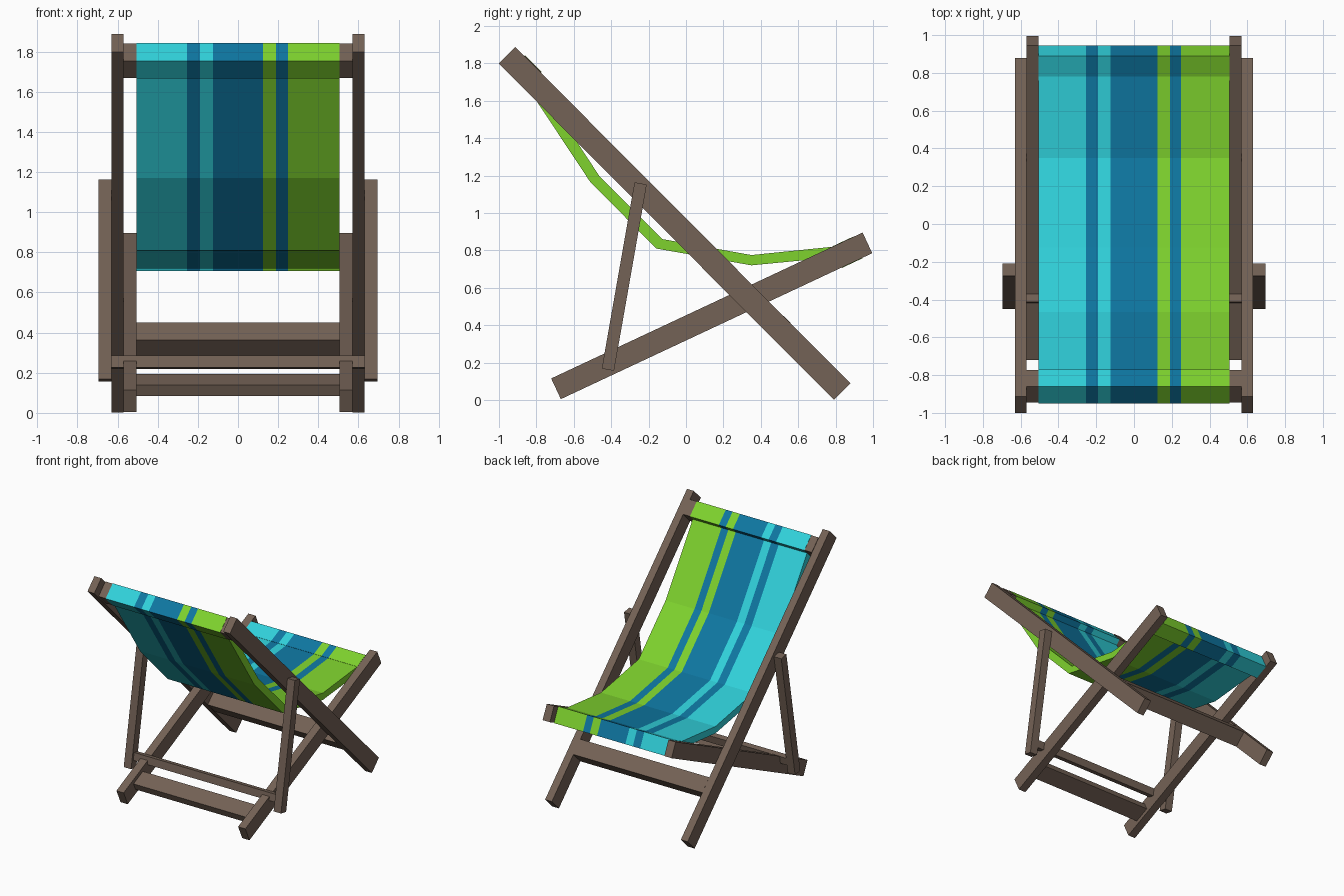
import bpy, bmesh
from mathutils import Vector

if "Cube" in bpy.data.objects:
    bpy.data.objects.remove(bpy.data.objects["Cube"])


def material(name, rgb):
    m = bpy.data.materials.new(name)
    m.diffuse_color = (*rgb, 1)
    m.use_nodes = True
    m.node_tree.nodes["Principled BSDF"].inputs["Base Color"].default_value = m.diffuse_color
    return m


wood = material("brown wood", (0.175, 0.122, 0.092))
cyan = material("cyan cloth", (0.030, 0.645, 0.716))
blue = material("blue cloth", (0.0045, 0.185, 0.36))
green = material("green cloth", (0.209, 0.645, 0.027))

# stripe boundaries across the cloth, and the colour slot of each stripe
STRIPE_X = [-0.506, -0.255, -0.19, -0.125, 0.125, 0.19, 0.25, 0.506]
STRIPE_SLOT = [0, 1, 0, 1, 2, 1, 2]
CLOTH = [cyan, blue, green]


def slab(name, upper, lower, xs, mats, slots):
    """Closed slab: (y, z) side profile between two lines, run through the x stations."""
    bm = bmesh.new()
    ring = upper + lower[::-1]
    rows = [[bm.verts.new((x, y, z)) for y, z in ring] for x in xs]
    n, k = len(ring), len(upper)
    for i in range(len(xs) - 1):
        for j in range(n):
            f = bm.faces.new((rows[i][j], rows[i][(j + 1) % n],
                              rows[i + 1][(j + 1) % n], rows[i + 1][j]))
            f.material_index = slots[i]
    for row, slot in ((rows[0], slots[0]), (rows[-1], slots[-1])):
        for j in range(k - 1):
            f = bm.faces.new((row[j], row[j + 1], row[n - 2 - j], row[n - 1 - j]))
            f.material_index = slot
    bmesh.ops.recalc_face_normals(bm, faces=bm.faces[:])
    me = bpy.data.meshes.new(name)
    bm.to_mesh(me)
    bm.free()
    for m in mats:
        me.materials.append(m)
    ob = bpy.data.objects.new(name, me)
    bpy.context.collection.objects.link(ob)
    return ob


def beam(name, a, b, width, xs, mats=(wood,), slots=(0,)):
    """Rectangular beam along the (y, z) line a-b."""
    a, b = Vector(a), Vector(b)
    d = (b - a).normalized()
    side = Vector((-d.y, d.x)) * width / 2
    return slab(name, [tuple(a + side), tuple(b + side)],
                [tuple(a - side), tuple(b - side)], xs, mats, slots)


def crossbar(name, centre, a, b, length, width, xs, mats=(wood,), slots=(0,)):
    """Bar across the chair, its section turned to match the line a-b."""
    d = (Vector(b) - Vector(a)).normalized() * length / 2
    c = Vector(centre)
    return beam(name, c - d, c + d, width, xs, mats, slots)


LONG = ((-0.957, 1.843), (0.835, 0.045))
SHORT = ((-0.695, 0.06), (0.97, 0.84))
STRUT = ((-0.4175, 0.162), (-0.2425, 1.158))

# side rails and struts
for s, label in ((-1, "left"), (1, "right")):
    beam(label + "_back_rail", *LONG, 0.125, [s * 0.57, s * 0.63])
    beam(label + "_seat_rail", *SHORT, 0.122, [s * 0.506, s * 0.57])
    beam(label + "_strut", *STRUT, 0.066, [s * 0.63, s * 0.695])

# plain wooden crossbars
crossbar("back_rail_lower_bar", (0.52, 0.362), *LONG, 0.125, 0.125, [-0.57, 0.57])
crossbar("back_rail_top_bar", (-0.86, 1.754), *LONG, 0.122, 0.122, [-0.57, 0.57])
crossbar("seat_rail_lower_bar", (-0.525, 0.14), *SHORT, 0.13, 0.06, [-0.506, 0.506])
crossbar("strut_bar", (-0.395, 0.253), *STRUT, 0.06, 0.045, [-0.63, 0.63])

# cloth wrapped over the end bars
crossbar("cloth_top_wrap", (-0.86, 1.754), *LONG, 0.126, 0.126,
         STRIPE_X, CLOTH, STRIPE_SLOT)
crossbar("cloth_seat_wrap", (0.863, 0.7895), *SHORT, 0.12, 0.126,
         STRIPE_X, CLOTH, STRIPE_SLOT)

# sagging striped sling
slab("cloth_sling",
     [(-0.81, 1.725), (-0.465, 1.20), (-0.125, 0.86), (0.35, 0.775), (0.79, 0.82)],
     [(-0.853, 1.68), (-0.515, 1.17), (-0.16, 0.81), (0.35, 0.72), (0.815, 0.765)],
     STRIPE_X, CLOTH, STRIPE_SLOT)
